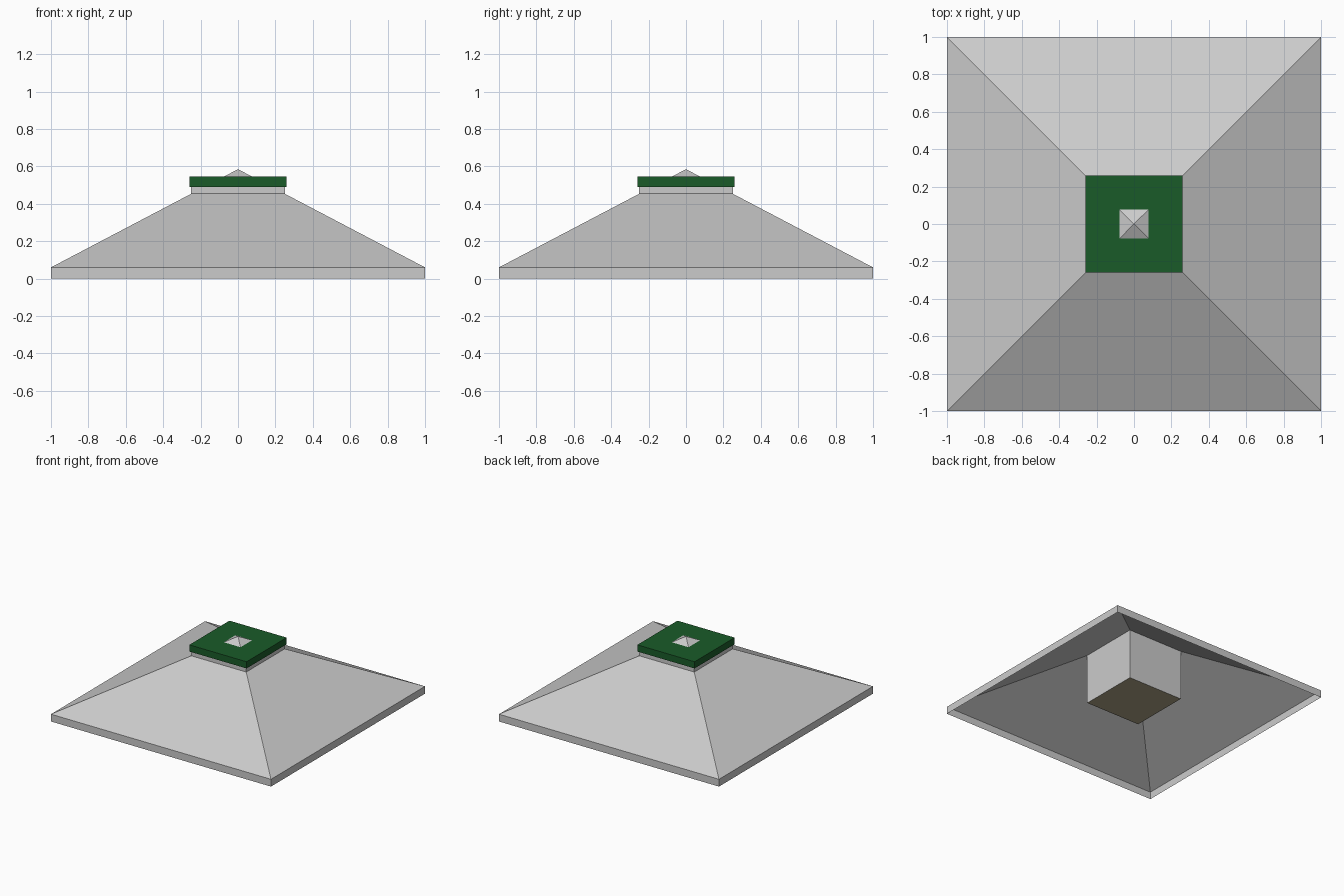
import bpy, bmesh

if "Cube" in bpy.data.objects:
    bpy.data.objects.remove(bpy.data.objects["Cube"])


def material(name, rgb):
    m = bpy.data.materials.new(name)
    m.diffuse_color = (*rgb, 1)
    m.use_nodes = True
    m.node_tree.nodes["Principled BSDF"].inputs["Base Color"].default_value = m.diffuse_color
    return m


def square_loft(name, rings, mat=None, bottom=False, top=False):
    """Stack square rings given as (half_width, z); half_width 0 makes an apex."""
    bm = bmesh.new()
    loops = []
    for r, z in rings:
        corners = [(0, 0)] if r == 0 else [(-r, -r), (r, -r), (r, r), (-r, r)]
        loops.append([bm.verts.new((x, y, z)) for x, y in corners])
    for a, b in zip(loops, loops[1:]):
        for i in range(4):
            j = (i + 1) % 4
            if len(b) == 1:
                bm.faces.new((a[i], a[j], b[0]))
            else:
                bm.faces.new((a[i], a[j], b[j], b[i]))
    if bottom:
        bm.faces.new(loops[0][::-1])
    if top:
        bm.faces.new(loops[-1])
    mesh = bpy.data.meshes.new(name)
    bm.to_mesh(mesh)
    bm.free()
    if mat:
        mesh.materials.append(mat)
    ob = bpy.data.objects.new(name, mesh)
    bpy.context.collection.objects.link(ob)
    return ob


green = material("green", (0.01, 0.105, 0.022))
beige = material("beige", (0.42, 0.37, 0.24))

# thin hollow pyramid with a vertical rim, open underneath; tip pokes through the cap
square_loft("hood_shell", [(1, 0), (1, 0.06), (0, 0.585)])

# square duct running from inside the hood up to the cap
square_loft("duct_walls", [(0.25, 0.04), (0.25, 0.49)])

# beige duct core: visible on the underside and as a collar under the cap
square_loft("duct_core", [(0.249, 0.041), (0.249, 0.49)], beige, bottom=True, top=True)

# green cap plate
square_loft("cap_plate", [(0.26, 0.49), (0.26, 0.545)], green, bottom=True, top=True)
